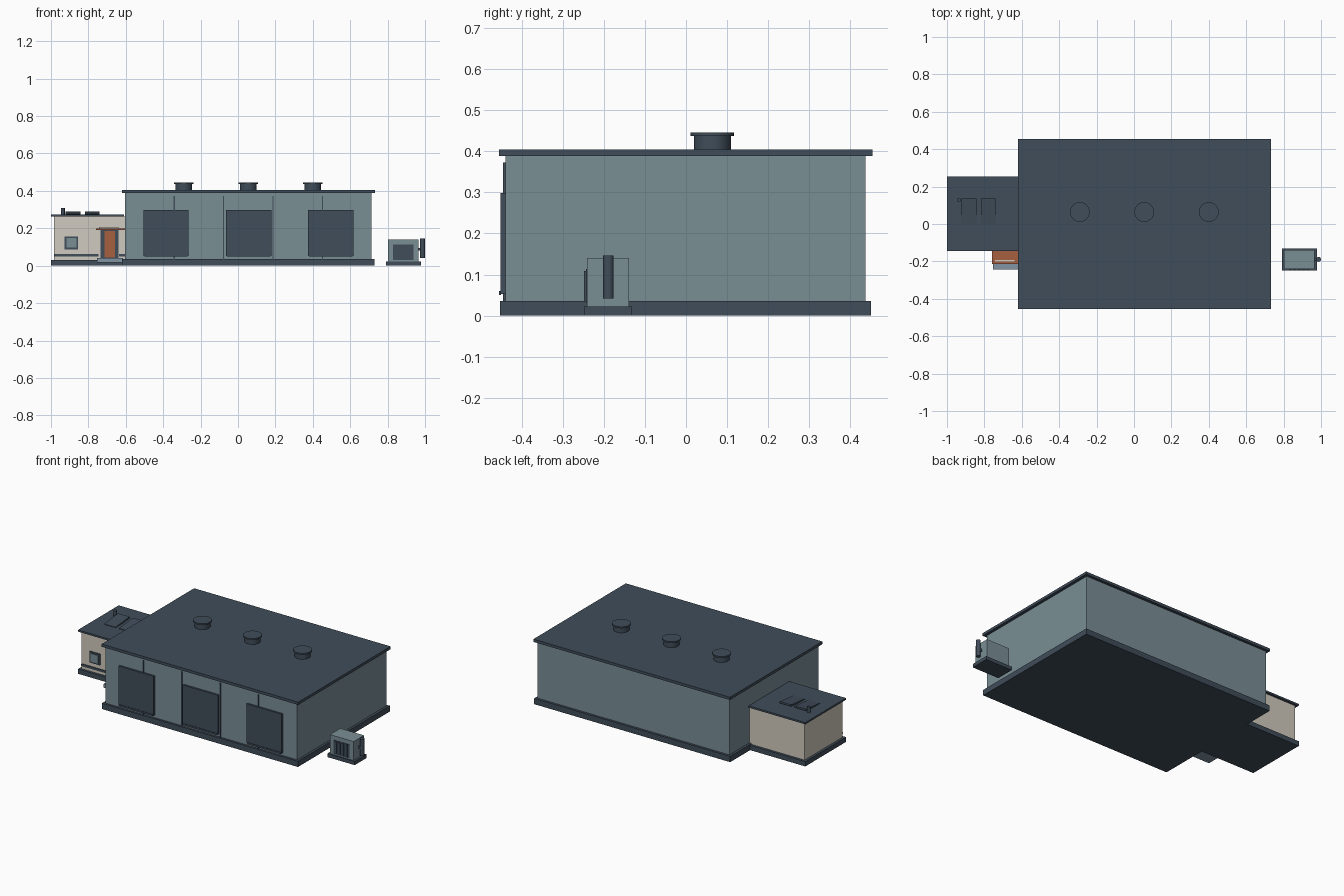
import bpy
from math import atan2

cube = bpy.data.objects.get("Cube")
if cube:
    bpy.data.objects.remove(cube, do_unlink=True)


def material(name, r, g, b):
    col = [(c / 255) ** 2.2 for c in (r, g, b)] + [1]
    m = bpy.data.materials.new(name)
    m.use_nodes = True
    m.diffuse_color = col
    m.node_tree.nodes["Principled BSDF"].inputs["Base Color"].default_value = col
    return m


SLATE = material("dark slate", 66, 78, 90)
STEEL = material("blue grey cladding", 121, 141, 148)
CREAM = material("cream render", 208, 202, 190)
RUST = material("rust orange", 164, 96, 66)
STONE = material("pale step", 128, 146, 162)


def box(name, x, y, z, mat):
    """Box from (min, max) ranges."""
    bpy.ops.mesh.primitive_cube_add(size=1, location=[sum(r) / 2 for r in (x, y, z)])
    o = bpy.context.object
    o.name = name
    o.scale = [r[1] - r[0] for r in (x, y, z)]
    bpy.ops.object.transform_apply(location=False, rotation=False)
    o.data.materials.append(mat)
    return o


def cylinder(name, x, y, z, r, mat, sides=24):
    bpy.ops.mesh.primitive_cylinder_add(vertices=sides, radius=r, depth=z[1] - z[0],
                                        location=(x, y, sum(z) / 2))
    o = bpy.context.object
    o.name = name
    o.data.materials.append(mat)
    bpy.ops.object.shade_smooth_by_angle()
    return o


# Main hall
box("hall_plinth", (-.62, .73), (-.453, .451), (0, .036), SLATE)
box("hall_walls", (-.605, .715), (-.44, .437), (.036, .39), STEEL)
box("hall_roof", (-.62, .733), (-.455, .454), (.388, .405), SLATE)

# Roller doors with bottom bars
for i, x in enumerate((-.385, .057, .496)):
    box(f"roller_door_{i}", (x - .121, x + .121), (-.452, -.438), (.053, .298), SLATE)
    box(f"door_bottom_bar_{i}", (x - .116, x + .116), (-.455, -.45), (.05, .06), SLATE)

# Wall seams
for i, x in enumerate((-.341, -.077, .188, .451)):
    box(f"wall_seam_{i}", (x - .003, x + .003), (-.446, -.438), (.036, .373), SLATE)

# Roof vents
for i, x in enumerate((-.29, .055, .4)):
    cylinder(f"vent_drum_{i}", x, .064, (.404, .437), .045, SLATE)
    cylinder(f"vent_cap_{i}", x, .064, (.437, .446), .053, SLATE)

# Office annex
box("office_plinth", (-1, -.61), (-.145, .255), (0, .03), SLATE)
box("office_walls", (-.985, -.6), (-.13, .24), (.03, .264), CREAM)
box("office_roof", (-1, -.61), (-.145, .255), (.262, .273), SLATE)
for i, x in enumerate(((-.985, -.745), (-.635, -.605))):
    box(f"office_trim_{i}", x, (-.135, -.128), (.048, .062), SLATE)

# Office window
box("window_frame", (-.927, -.855), (-.138, -.128), (.088, .156), SLATE)
box("window_pane", (-.918, -.864), (-.141, -.135), (.097, .147), STEEL)

# Entrance
box("entrance_frame", (-.735, -.638), (-.138, -.128), (.03, .208), SLATE)
box("entrance_door", (-.715, -.657), (-.144, -.136), (.045, .185), RUST)
box("entrance_canopy", (-.76, -.605), (-.215, -.128), (.19, .199), RUST)
box("canopy_strip", (-.742, -.638), (-.2, -.192), (.199, .207), CREAM)
box("entrance_step", (-.755, -.615), (-.242, -.13), (.016, .04), STONE)

# Tilted roof panels and vent pipe
for i, x in enumerate((-.882, -.78)):
    p = box(f"roof_panel_{i}", (x - .039, x + .039), (0, .137), (.273, .283), SLATE)
    p.rotation_euler.x = atan2(.014, .137)
cylinder("office_vent_pipe", -.936, .128, (.27, .308), .01, SLATE, 16)

# Generator beside the hall
box("generator_base", (.79, .978), (-.249, -.131), (0, .022), SLATE)
box("generator_body", (.802, .965), (-.241, -.139), (.022, .14), STEEL)
box("generator_grille", (.828, .938), (-.244, -.238), (.03, .114), SLATE)
for i in range(4):
    x = .846 + i * .0245
    box(f"grille_slat_{i}", (x - .006, x + .006), (-.249, -.242), (.034, .108), SLATE)
cylinder("generator_exhaust", .987, -.189, (.041, .146), .013, SLATE, 16)
box("exhaust_bracket", (.96, .985), (-.195, -.183), (.08, .095), SLATE)
